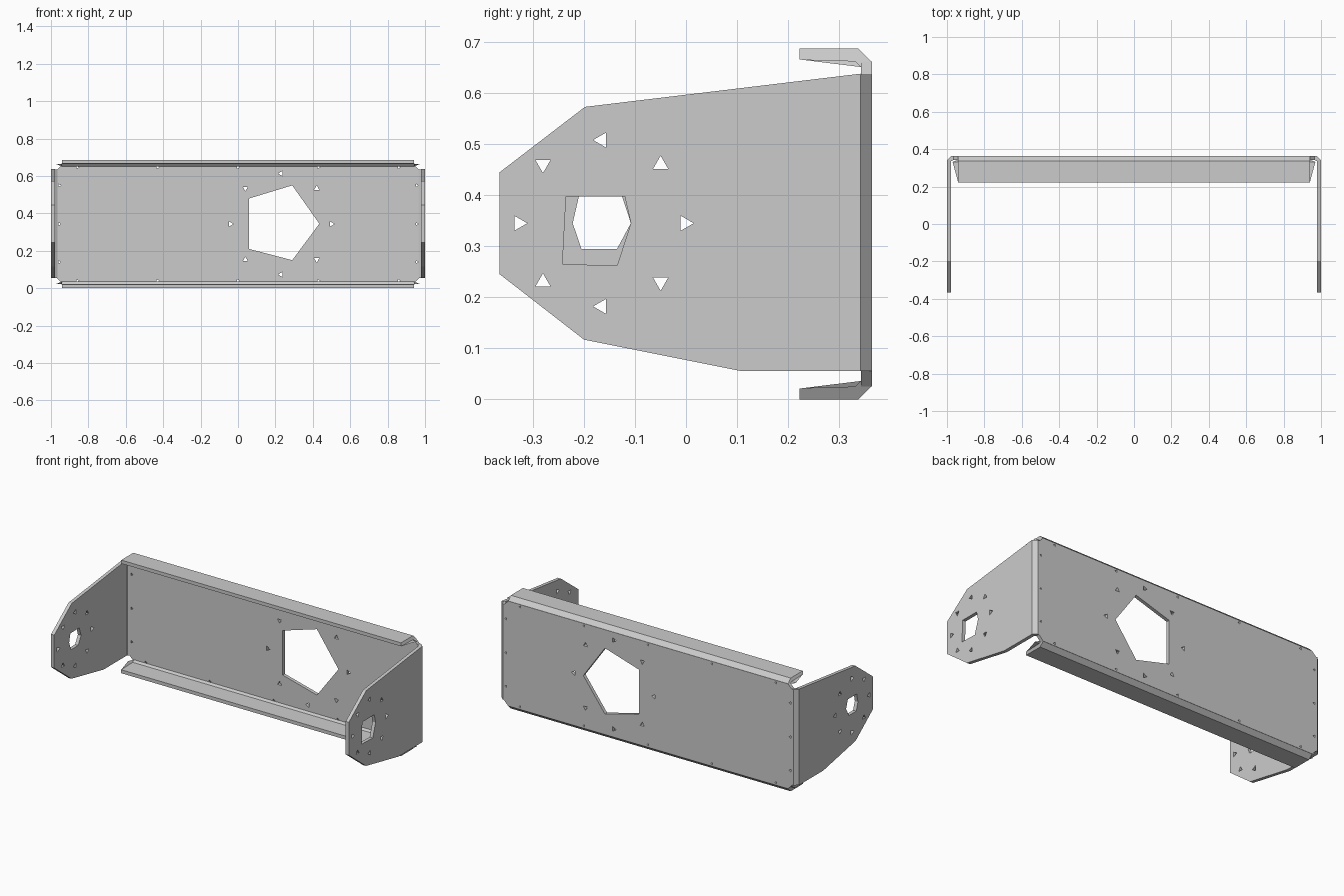
import bpy, bmesh
from math import cos, sin, tau
from mathutils import Vector

if "Cube" in bpy.data.objects:
    bpy.data.objects.remove(bpy.data.objects["Cube"])

H = 0.687          # total height
YB = 0.364         # rear face of the back plate
T = 0.021          # sheet thickness


def finish(name, bm):
    bmesh.ops.recalc_face_normals(bm, faces=bm.faces[:])
    me = bpy.data.meshes.new(name)
    bm.to_mesh(me)
    bm.free()
    ob = bpy.data.objects.new(name, me)
    bpy.context.collection.objects.link(ob)
    return ob


def sheet(name, loops, place, offset):
    """Flat sheet: first loop is the outline, the rest are holes."""
    bm = bmesh.new()
    for loop in loops:
        vs = [bm.verts.new(place(u, v)) for u, v in loop]
        for a, b in zip(vs, vs[1:] + vs[:1]):
            bm.edges.new((a, b))
    bmesh.ops.triangle_fill(bm, edges=bm.edges[:], use_beauty=True,
                            normal=Vector(offset).normalized())
    ext = bmesh.ops.extrude_face_region(bm, geom=bm.faces[:], use_keep_orig=True)
    moved = [g for g in ext["geom"] if isinstance(g, bmesh.types.BMVert)]
    bmesh.ops.translate(bm, verts=moved, vec=Vector(offset))
    return finish(name, bm)


def prism(name, start, end):
    """Solid between two matching cross-sections."""
    bm = bmesh.new()
    a = [bm.verts.new(p) for p in start]
    b = [bm.verts.new(p) for p in end]
    bm.faces.new(a)
    bm.faces.new(b)
    n = len(a)
    for i in range(n):
        j = (i + 1) % n
        bm.faces.new((a[i], a[j], b[j], b[i]))
    return finish(name, bm)


def tri(u, v, r, turn=0.0):
    return [(u + r * cos(turn + k * tau / 3), v + r * sin(turn + k * tau / 3))
            for k in range(3)]


def ring(u, v, radius, r):
    """Eight small three-sided bolt holes around a centre."""
    return [tri(u + radius * cos(k * tau / 8), v + radius * sin(k * tau / 8), r,
                k * tau / 4) for k in range(8)]


# Back plate with five-sided opening, bolt ring and bend perforations
outline = [(-0.975, 0.06), (-0.94, 0.025), (0.94, 0.025), (0.975, 0.06),
           (0.975, H - 0.06), (0.94, H - 0.025), (-0.94, H - 0.025), (-0.975, H - 0.06)]
opening = [(0.06, 0.21), (0.29, 0.15), (0.435, 0.345), (0.29, 0.55), (0.06, 0.48)]
perfs = [tri(x, z, 0.009) for x in (-0.86, -0.43, 0, 0.43, 0.86) for z in (0.04, H - 0.04)]
perfs += [tri(x, z, 0.009) for x in (-0.955, 0.955) for z in (0.14, H / 2, 0.55)]
sheet("back_plate", [outline, opening] + ring(0.23, H / 2, 0.27, 0.016) + perfs,
      lambda u, v: (u, YB - T, v), (0, T, 0))

# Top and bottom flanges, tapering towards their front edge
flange = [(0.222, H), (0.338, H), (YB, H - 0.026), (YB - T, H - 0.036),
          (0.332, H - 0.024), (0.222, H - 0.021)]
for name, flip in (("top_flange", False), ("bottom_flange", True)):
    pts = [(y, H - z if flip else z) for y, z in flange]
    half = [0.94 + 0.03 * min(1, (y - 0.222) / 0.1) - 0.03 * (y > YB - 0.03) for y, _ in pts]
    prism(name, [(-w, y, z) for w, (y, z) in zip(half, pts)],
          [(w, y, z) for w, (y, z) in zip(half, pts)])

# Side arms with bearing opening and bolt ring, plus the bends joining the back
arm = [(0.342, 0.055), (0.342, 0.638), (-0.198, 0.573), (-0.365, 0.445),
       (-0.365, 0.245), (-0.2, 0.117), (0.11, 0.055)]
right_hole = [(-0.235, 0.397), (-0.242, 0.265), (-0.135, 0.262), (-0.108, 0.345), (-0.12, 0.397)]
left_hole = [(-0.21, 0.397), (-0.222, 0.345), (-0.205, 0.295), (-0.135, 0.295),
             (-0.108, 0.345), (-0.125, 0.397)]
bend = [(1.0, 0.342), (0.976, YB), (0.965, YB), (0.965, YB - T), (0.978, 0.335)]
for side, s, hole in (("right", 1, right_hole), ("left", -1, left_hole)):
    sheet(side + "_arm", [arm, hole] + ring(-0.165, 0.345, 0.163, 0.017),
          lambda u, v, s=s: (s, u, v), (-s * T, 0, 0))
    prism(side + "_bend", [(s * x, y, 0.055) for x, y in bend],
          [(s * x, y, 0.636) for x, y in bend])
